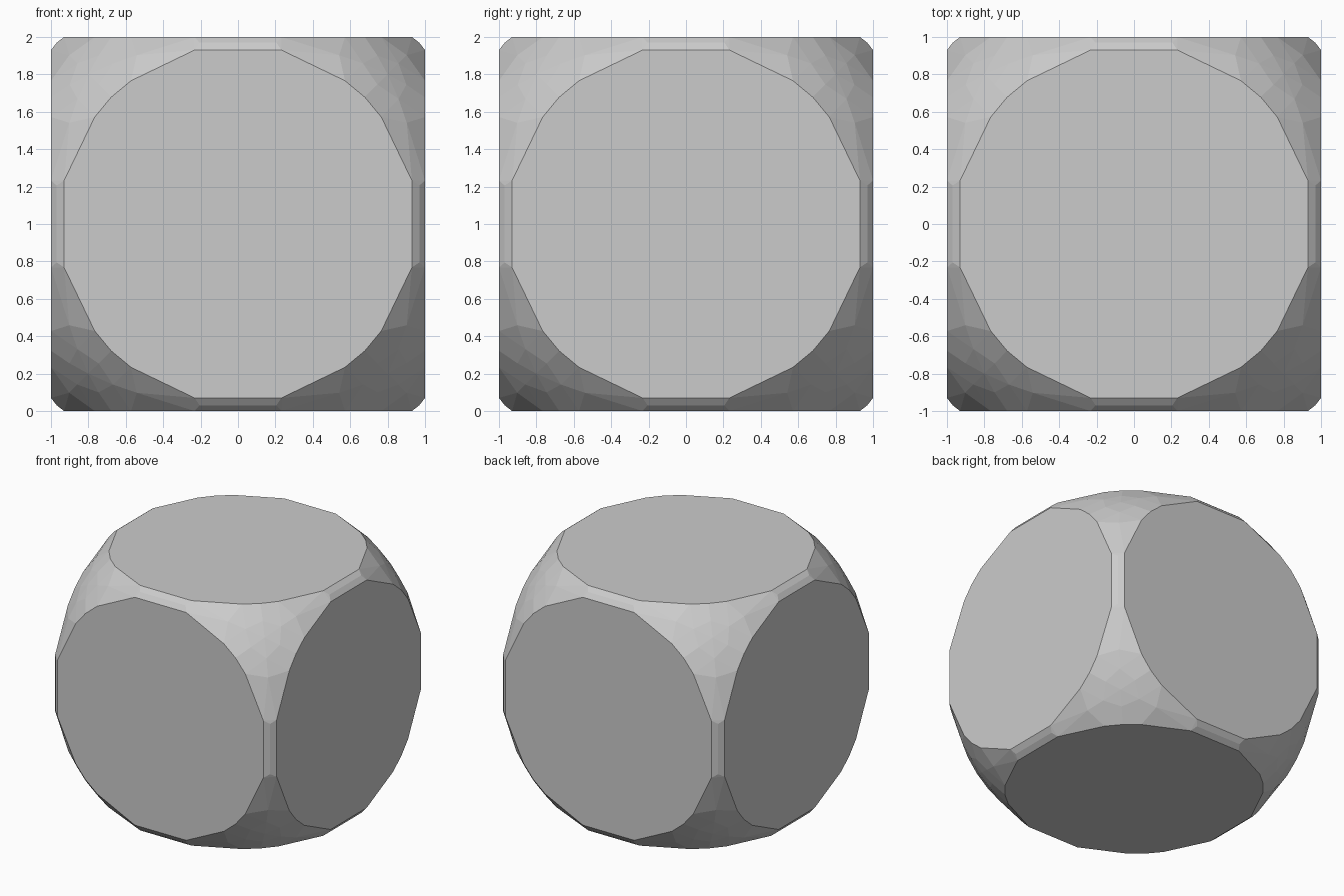
import bpy, bmesh, math
from itertools import permutations, product

if "Cube" in bpy.data.objects:
    bpy.data.objects.remove(bpy.data.objects["Cube"])

R = 1.386  # radius of the ball that trims the cube

# One sample point per symmetric family; the rest come from axis swaps and mirroring
flat_face_rim = [(1, 0.93, 0.232), (1, 0.766, 0.572), (1, 0.678, 0.678)]
rounded = [(0.966, 0.966, 0.205), (0.90, 0.90, 0.54), (0.86, 0.86, 0.67),
           (0.90, 0.745, 0.745), (0.80, 0.80, 0.80)]


def on_ball(p):
    k = R / math.sqrt(sum(c * c for c in p))
    return tuple(c * k for c in p)


points = set()
for p in flat_face_rim + [on_ball(q) for q in rounded]:
    p = tuple(round(c, 4) for c in p)
    for a in permutations(p):
        for s in product((-1, 1), repeat=3):
            points.add(tuple(c * k for c, k in zip(a, s)))

# Hull over the points gives the faceted cube with ball-shaped corners
bm = bmesh.new()
for x, y, z in sorted(points):
    bm.verts.new((x, y, z + 1))
bmesh.ops.convex_hull(bm, input=bm.verts[:])
bmesh.ops.dissolve_limit(bm, angle_limit=math.radians(0.5),
                         verts=bm.verts[:], edges=bm.edges[:])
bmesh.ops.recalc_face_normals(bm, faces=bm.faces[:])

mesh = bpy.data.meshes.new("rounded_die")
bm.to_mesh(mesh)
bm.free()
die = bpy.data.objects.new("rounded_die", mesh)
bpy.context.collection.objects.link(die)
